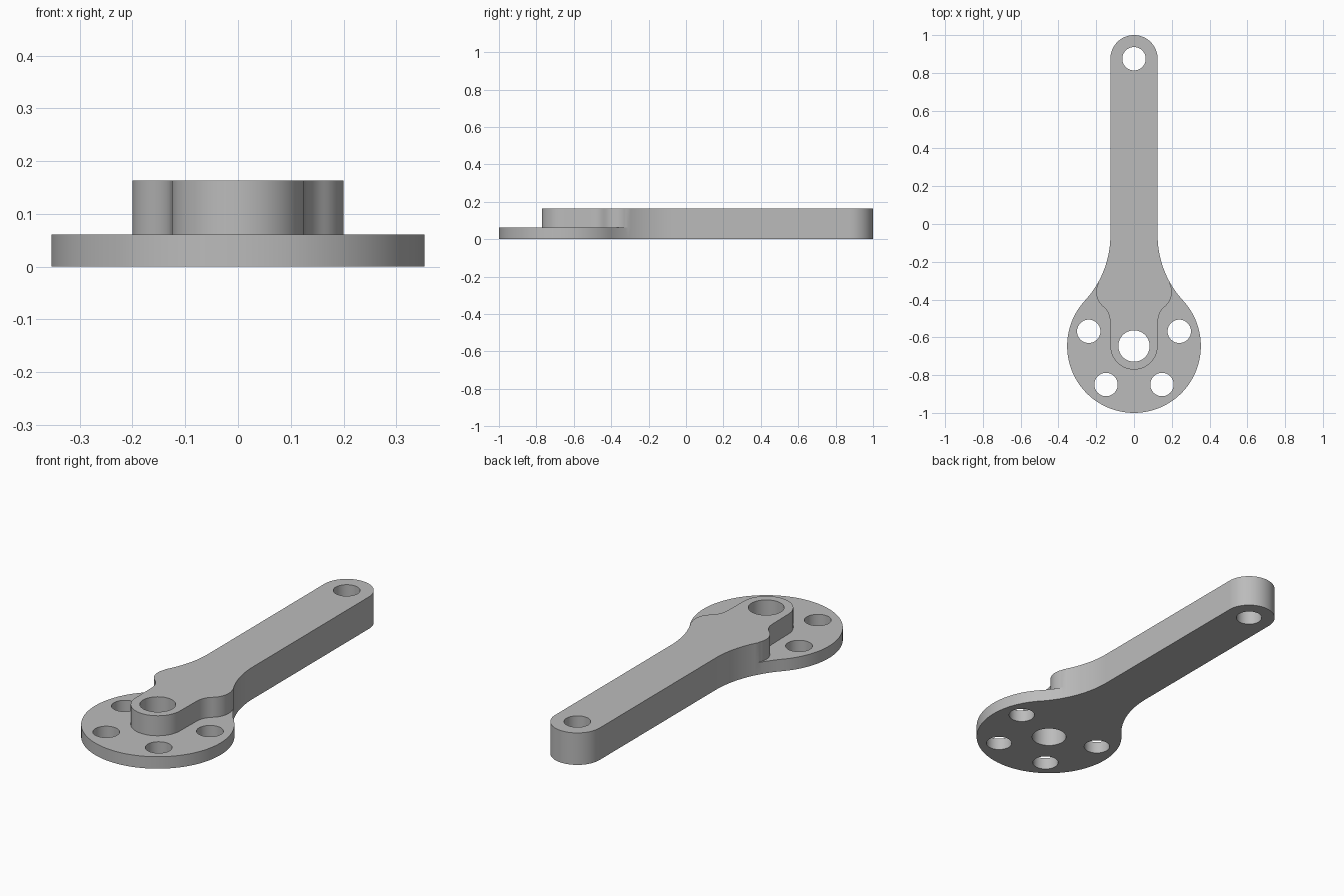
import bpy, bmesh
from math import pi, sin, cos, atan2, hypot

if "Cube" in bpy.data.objects:
    bpy.data.objects.remove(bpy.data.objects["Cube"])

LEDGE, TOP = 0.061, 0.163          # plate thickness, full arm thickness
HUB = (0.0, -0.646)                # centre of the round plate
DISC, HALF = 0.354, 0.125          # plate radius, arm half width
TIP = (0.0, 0.875)                 # centre of the rounded arm end
FIL_C, FIL_R = (0.635, -0.06), 0.51        # neck fillet
SH_C, SH_R = (0.1, -0.36), 0.1             # shoulder bulge
IN_C = (0.225, -0.513)                     # inward curve below the shoulder


def arc(c, r, a0, a1, n):
    return [(c[0] + r * cos(a0 + (a1 - a0) * i / n),
             c[1] + r * sin(a0 + (a1 - a0) * i / n)) for i in range(n + 1)]


def toward(a, b):
    return atan2(b[1] - a[1], b[0] - a[0])


def mirrored(path):
    """Continue a right-hand path with its mirror image on the left."""
    return path + [(-x, y) for x, y in reversed(path) if abs(x) > 1e-6]


# Right-hand halves of the outline, all starting at the shoulder point
a_sh = toward(FIL_C, SH_C) % (2 * pi)
a_disc = toward(FIL_C, HUB) % (2 * pi)
shoulder = arc(FIL_C, FIL_R, a_sh, a_sh, 1)[0]
a_start = toward(SH_C, shoulder)
a_mid = toward(SH_C, IN_C)

arm_half = arc(FIL_C, FIL_R, a_sh, pi, 16) + arc(TIP, HALF, 0, pi / 2, 24)
plate_half = (arc(FIL_C, FIL_R, a_sh, a_disc, 6)
              + arc(HUB, DISC, toward(HUB, FIL_C), -pi / 2, 48)[1:])
boss_half = ([shoulder] + arc(SH_C, SH_R, a_start, a_mid, 14)[1:]
             + arc(IN_C, hypot(IN_C[0] - SH_C[0], IN_C[1] - SH_C[1]) - SH_R,
                   a_mid + pi, pi, 10)[1:]
             + arc(HUB, HALF, 0, -pi / 2, 24))
arm, plate, boss = mirrored(arm_half), mirrored(plate_half), mirrored(boss_half)

# Holes
bolt_holes = []
for deg in (18, 162, 234, 306):
    a = deg * pi / 180
    c = (HUB[0] + 0.252 * cos(a), HUB[1] + 0.252 * sin(a))
    bolt_holes.append(arc(c, 0.062, 0, 2 * pi, 40)[:-1])
arm_holes = [arc(HUB, 0.083, 0, 2 * pi, 48)[:-1],
             arc(TIP, 0.062, 0, 2 * pi, 40)[:-1]]

bm = bmesh.new()


def wall(path, z0, z1, closed=False):
    low = [bm.verts.new((x, y, z0)) for x, y in path]
    high = [bm.verts.new((x, y, z1)) for x, y in path]
    for i in range(len(path) - (0 if closed else 1)):
        j = (i + 1) % len(path)
        bm.faces.new((low[i], low[j], high[j], high[i]))


def cap(loops, z):
    """Flat face at height z; the first loop is the rim, the rest are holes."""
    edges = []
    for loop in loops:
        vs = [bm.verts.new((x, y, z)) for x, y in loop]
        edges += [bm.edges.new((vs[i - 1], vs[i])) for i in range(len(vs))]
    bmesh.ops.triangle_fill(bm, edges=edges, use_beauty=True, normal=(0, 0, 1))


# Side walls
wall(arm, 0, LEDGE)
wall(arm, LEDGE, TOP)
wall(plate, 0, LEDGE)
wall(boss, LEDGE, TOP)
for h in bolt_holes:
    wall(h, 0, LEDGE, True)
for h in arm_holes:
    wall(h, 0, LEDGE, True)
    wall(h, LEDGE, TOP, True)

# Underside, plate ledge and arm top
cap([arm + plate[::-1][1:-1]] + bolt_holes + arm_holes, 0)
cap([plate + boss[::-1][1:-1]] + bolt_holes, LEDGE)
cap([arm + boss[::-1][1:-1]] + arm_holes, TOP)

bmesh.ops.remove_doubles(bm, verts=bm.verts[:], dist=1e-5)
bmesh.ops.recalc_face_normals(bm, faces=bm.faces[:])
mesh = bpy.data.meshes.new("crank_arm")
bm.to_mesh(mesh)
bm.free()

metal = bpy.data.materials.new("plain_grey")
metal.diffuse_color = (0.5, 0.5, 0.5, 1)
metal.use_nodes = True
metal.node_tree.nodes["Principled BSDF"].inputs["Base Color"].default_value = metal.diffuse_color
mesh.materials.append(metal)
crank = bpy.data.objects.new("crank_arm", mesh)
bpy.context.collection.objects.link(crank)
bpy.context.view_layer.objects.active = crank
crank.select_set(True)
bpy.ops.object.shade_smooth_by_angle(angle=0.5)
